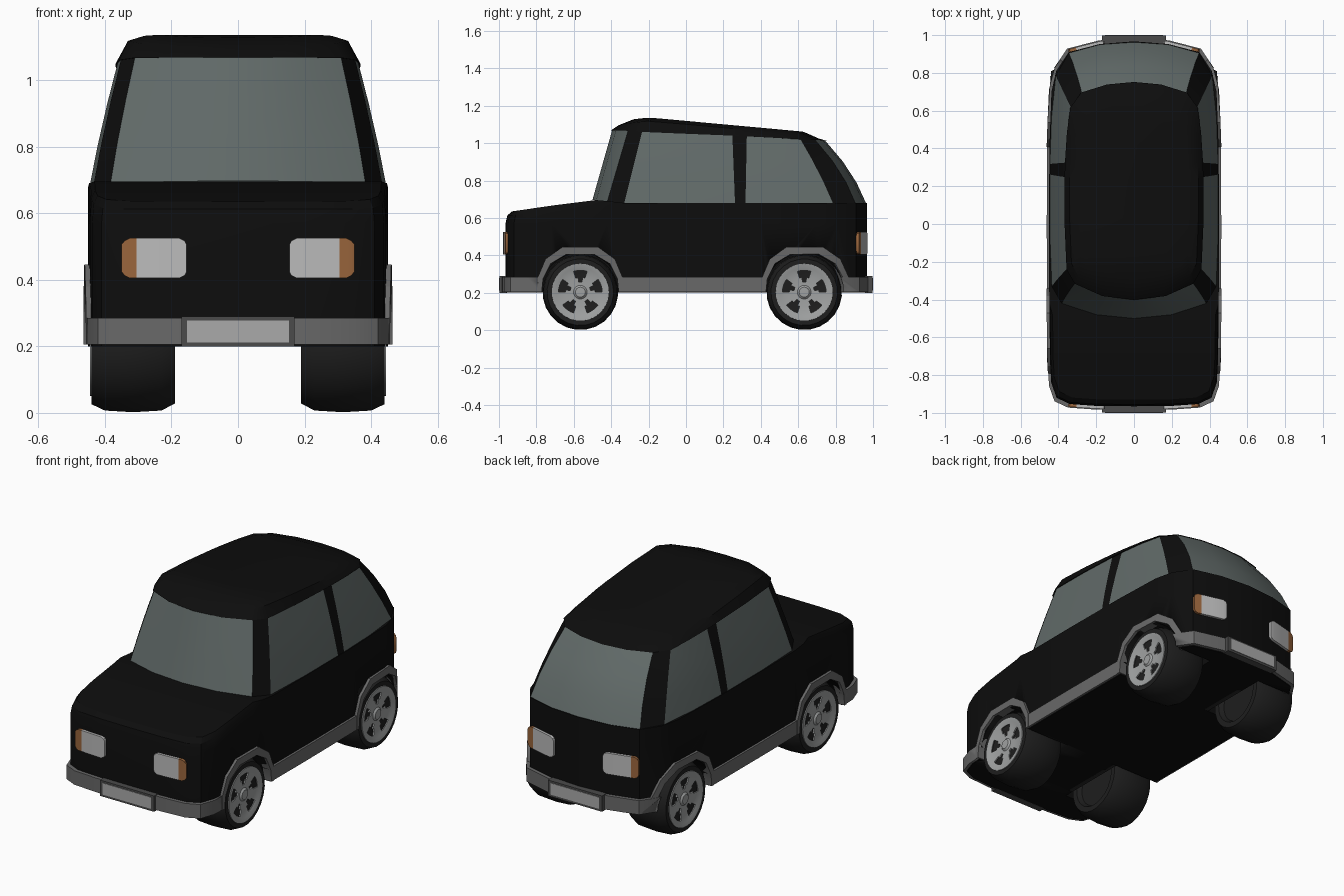
import bpy, bmesh
from math import sin, cos, pi, radians
from mathutils import Matrix

if "Cube" in bpy.data.objects:
    bpy.data.objects.remove(bpy.data.objects["Cube"])


def material(name, r, g, b):
    m = bpy.data.materials.new(name)
    m.diffuse_color = (r, g, b, 1)
    m.use_nodes = True
    m.node_tree.nodes["Principled BSDF"].inputs["Base Color"].default_value = m.diffuse_color
    return m


BLACK = material("black_paint", .004, .004, .004)
GLASS = material("tinted_glass", .12, .145, .14)
TRIM = material("trim", .14, .14, .14)
FRAME = material("plate_frame", .07, .07, .07)
PLATE = material("plate", .4, .4, .4)
LAMP = material("lamp", .5, .5, .5)
AMBER = material("amber", .32, .13, .045)
TYRE = material("tyre", .013, .013, .013)
RIM = material("rim", .35, .36, .36)


def finish(name, bm, mat, solid=0, angle=30):
    bmesh.ops.remove_doubles(bm, verts=bm.verts, dist=1e-5)
    bmesh.ops.recalc_face_normals(bm, faces=bm.faces)
    me = bpy.data.meshes.new(name)
    bm.to_mesh(me)
    bm.free()
    ob = bpy.data.objects.new(name, me)
    bpy.context.collection.objects.link(ob)
    if mat:
        me.materials.append(mat)
    bpy.ops.object.select_all(action='DESELECT')
    ob.select_set(True)
    bpy.context.view_layer.objects.active = ob
    if solid:
        s = ob.modifiers.new("thickness", 'SOLIDIFY')
        s.thickness, s.offset = solid, 0
        bpy.ops.object.modifier_apply(modifier=s.name)
    bpy.ops.object.shade_smooth_by_angle(angle=radians(angle))
    return ob


def interp(pts, v):
    if v <= pts[0][0]:
        return pts[0][1]
    for (a, p), (b, q) in zip(pts, pts[1:]):
        if v <= b:
            return p + (q - p) * (v - a) / (b - a)
    return pts[-1][1]


def loft(name, rings, mat, caps=(False, False), closed=False, segs=None):
    """Skin half-outlines (front centre to rear centre), mirrored in x."""
    bm = bmesh.new()
    V = {m: [[bm.verts.new((m * x, y, z)) for x, y, z in r] for r in rings] for m in (1, -1)}
    n, k = len(rings), len(rings[0]) - 1
    for m in (1, -1):
        for j in range(n if closed else n - 1):
            a, b = V[m][j], V[m][(j + 1) % n]
            for i in (segs or range(k)):
                bm.faces.new((a[i], a[i + 1], b[i + 1], b[i]))
    for use, j in zip(caps, (0, -1)):
        if use:
            a, b = V[1][j], V[-1][j]
            for i in range(k):
                bm.faces.new((a[i], a[i + 1], b[i + 1], b[i]))
    return finish(name, bm, mat)


# Plan outline of the lower body and height of its top edge along y
PLAN = [(0, -.965), (.2, -.963), (.34, -.953), (.41, -.92), (.438, -.84), (.445, -.72), (.447, -.5),
        (.448, -.42), (.449, -.33), (.45, 0), (.448, .4), (.437, .7), (.412, .81), (.345, .91),
        (.18, .953), (0, .967)]
SIDE = [(y, x) for x, y in PLAN]
FRONT_END, REAR_END = PLAN[:6], PLAN[:-6:-1]


def top_z(y):
    return interp([(-.93, .635), (-.5, .697), (-.42, .69), (-.33, .68)], y)


def body_ring(drop, inset):
    ring = []
    for x, y in PLAN:
        s = 1 - inset if y < -.45 else 1
        ring.append((x * s, y * s, top_z(y * s) - drop))
    return ring


body = loft("lower_body", [[(x, y, .2) for x, y in PLAN], [(x, y, .57) for x, y in PLAN],
                           body_ring(.022, .01), body_ring(0, .036)], BLACK, (True, True))

# Bumper and sill band
def band_ring(sx, sy, z):
    return [(x * sx, y * sy, z) for x, y in PLAN]


band = loft("bumper_band", [band_ring(1.027, 1.02, .205), band_ring(1.027, 1.02, .285),
                            band_ring(.97, .985, .285), band_ring(.97, .985, .205)], TRIM, closed=True)

# Wheel wells
AXLES = {"front": -.565, "rear": .632}
bm = bmesh.new()
for y in AXLES.values():
    for s in (1, -1):
        bmesh.ops.create_cone(bm, cap_ends=True, segments=32, radius1=.212, radius2=.212, depth=.43,
                              matrix=Matrix.Translation((s * .385, y, .2)) @ Matrix.Rotation(pi / 2, 4, 'Y'))
cutter = finish("well_cutter", bm, None)
cutter.hide_render = True
for ob in (body, band):
    bpy.context.view_layer.objects.active = ob
    b = ob.modifiers.new("wells", 'BOOLEAN')
    b.operation, b.object, b.solver = 'DIFFERENCE', cutter, 'EXACT'
    bpy.ops.object.modifier_apply(modifier=b.name)
bpy.data.objects.remove(cutter)

# Cabin: windows and pillars share one surface
BASE = [(0, -.5), (.2, -.48), (.383, -.42), (.435, -.33), (.446, -.04), (.446, .262), (.445, .318),
        (.437, .56), (.414, .785), (.345, .905), (.18, .95), (0, .962)]
TOP = [(0, -.395, 1.068), (.165, -.375, 1.068), (.31, -.31, 1.066), (.352, -.235, 1.06), (.362, 0, 1.05),
       (.362, .248, 1.04), (.36, .325, 1.036), (.35, .48, 1.028), (.332, .612, 1.02), (.275, .69, 1.018),
       (.14, .732, 1.014), (0, .745, 1.012)]
base = [(x, y, top_z(y)) for x, y in BASE]


def cabin_ring(t):
    ring = []
    for i, (a, b) in enumerate(zip(base, TOP)):
        p = [u + (v - u) * t for u, v in zip(a, b)]
        k = 4 * t * (1 - t)
        p[0] *= 1 + .01 * k
        p[1] += .024 * k if i > 8 else .008 * k if i == 8 else 0
        ring.append(p)
    return ring


cabin = [cabin_ring(t) for t in (0, .33, .67, 1)]
for part, segs, mat in (("windscreen", (0, 1), GLASS), ("front_side_windows", (3, 4), GLASS),
                        ("rear_side_windows", (6, 7), GLASS), ("rear_window", (9, 10), GLASS),
                        ("pillars", (2, 5, 8), BLACK)):
    loft(part, cabin, mat, segs=segs)

# Roof
ROOF = [(-.4, 1.1), (-.34, 1.12), (-.2, 1.137), (.62, 1.062), (.745, 1.035)]


def roof_ring(s, drop):
    return [(x * s, .17 + (y - .17) * s, interp(ROOF, .17 + (y - .17) * s) - drop) for x, y, _ in TOP]


eave = [(x * 1.015, .17 + (y - .17) * 1.012, z) for x, y, z in TOP]
loft("roof", [TOP, eave, roof_ring(.94, .018), roof_ring(.8, 0)], BLACK, (False, True))

# Wheel arch trims
OUTER = [(.225, .205), (.225, .285), (.185, .38), (.095, .445)]
INNER = [(.205, .205), (.198, .275), (.158, .355), (.075, .405)]
for end, cy in AXLES.items():
    for s, side in ((1, "left"), (-1, "right")):
        bm = bmesh.new()
        rows = []
        for prof in (OUTER, INNER):
            pts = [(-y, z) for y, z in prof] + prof[::-1]
            rows.append([bm.verts.new((s * (interp(SIDE, cy + y) - .01), cy + y, z)) for y, z in pts])
        for i in range(len(rows[0]) - 1):
            bm.faces.new((rows[0][i], rows[0][i + 1], rows[1][i + 1], rows[1][i]))
        finish(f"{end}_{side}_arch", bm, TRIM, solid=.05)


# Wheels
def lathe(name, prof, s, cy, n, mat, skip=lambda j, k: False, solid=0):
    bm = bmesh.new()
    V = []
    for x, r in prof:
        V.append([bm.verts.new((s * (.315 + x), cy + r * cos(2 * pi * k / n + .3 * pi),
                                .203 + r * sin(2 * pi * k / n + .3 * pi))) for k in range(n)])
    for j in range(len(prof) - 1):
        for k in range(n):
            if not skip(j, k):
                q = (k + 1) % n
                bm.faces.new((V[j][k], V[j][q], V[j + 1][q], V[j + 1][k]))
    finish(name, bm, mat, solid)


TYRE_PROFILE = [(-.1, 0), (-.1, .13), (-.125, .145), (-.125, .176), (-.085, .197), (0, .202), (.085, .197),
                (.125, .178), (.125, .15), (.1, .14), (.085, 0)]
RIM_PROFILE = [(.122, 0), (.121, .025), (.112, .035), (.112, .055), (.114, .08), (.117, .118),
               (.122, .132), (.127, .15), (.1, .15)]
for end, cy in AXLES.items():
    for s, side in ((1, "left"), (-1, "right")):
        lathe(f"{end}_{side}_tyre", TYRE_PROFILE, s, cy, 24, TYRE)
        lathe(f"{end}_{side}_rim", RIM_PROFILE, s, cy, 40, RIM, solid=.008,
              skip=lambda j, k: (j == 3 and k % 8 in (3, 4)) or (j == 4 and k % 8 in (2, 3, 4, 5)))


# Lamps follow the curve of the body ends
def lamp(name, cols, s, outline, mat):
    bm = bmesh.new()
    rows = [[bm.verts.new((s * x, interp(outline, x), .465 + d * h)) for d in (1, -1)] for x, h in cols]
    for a, b in zip(rows, rows[1:]):
        bm.faces.new((a[0], a[1], b[1], b[0]))
    finish(name, bm, mat, solid=.03)


for end, outline in (("front", FRONT_END), ("rear", REAR_END)):
    for s, side in ((1, "left"), (-1, "right")):
        lamp(f"{end}_{side}_lamp", [(.154, .04), (.16, .052), (.176, .06), (.24, .06), (.304, .06)], s, outline, LAMP)
        lamp(f"{end}_{side}_indicator", [(.304, .06), (.324, .06), (.339, .052), (.345, .04)], s, outline, AMBER)


# Number plates
def box(name, size, loc, mat):
    bm = bmesh.new()
    bmesh.ops.create_cube(bm, size=1, matrix=Matrix.Translation(loc) @ Matrix.Diagonal((*size, 1)))
    finish(name, bm, mat)


for end, s in (("front", -1), ("rear", 1)):
    box(f"{end}_plate_frame", (.34, .04, .09), (0, s * .977, .244), FRAME)
    box(f"{end}_plate", (.305, .03, .066), (0, s * .985, .245), PLATE)
